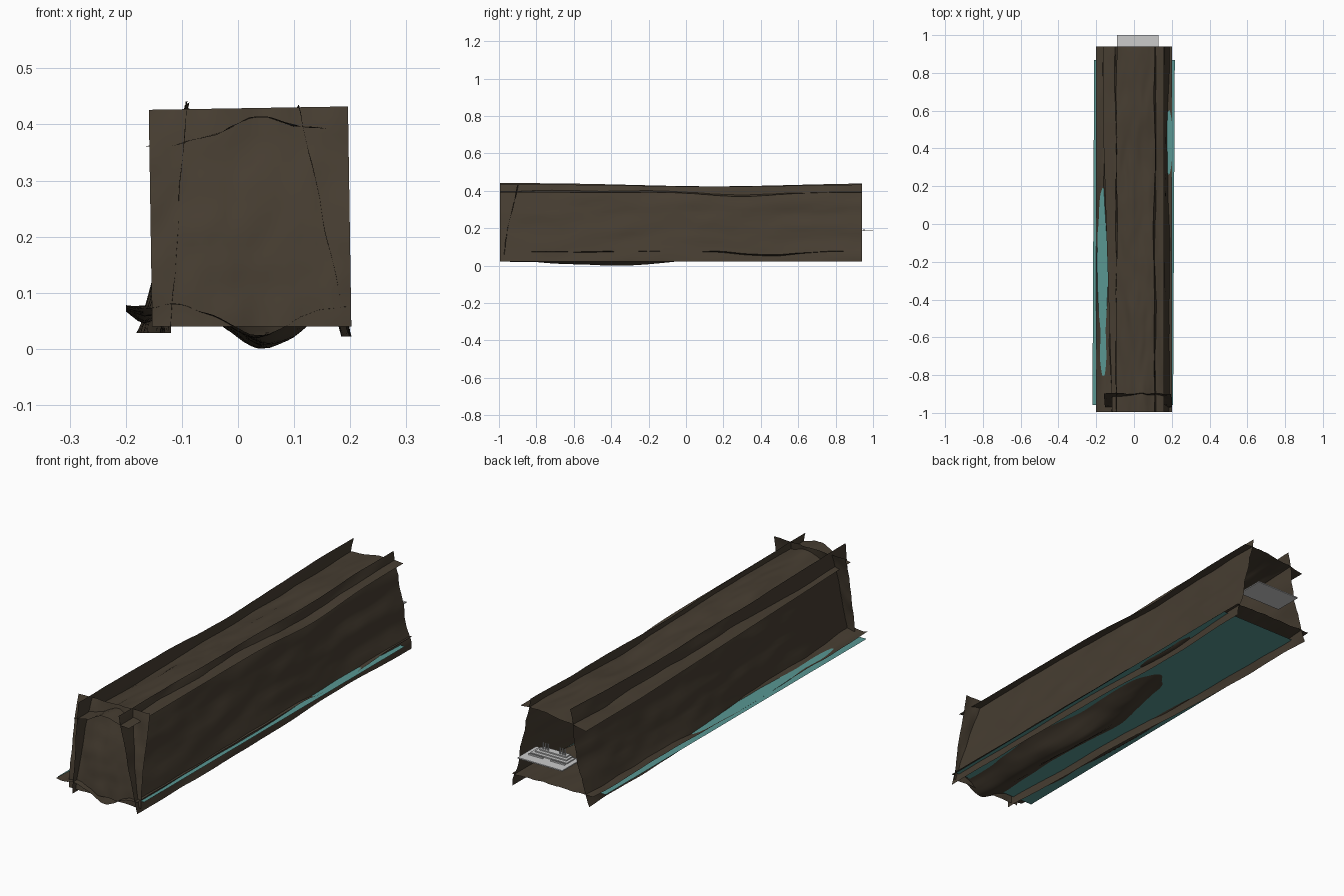
import bpy, math
from mathutils import Vector, noise

if "Cube" in bpy.data.objects:
    bpy.data.objects.remove(bpy.data.objects["Cube"])


def material(name, color):
    m = bpy.data.materials.new(name)
    m.diffuse_color = (*color, 1)
    m.use_nodes = True
    m.node_tree.nodes["Principled BSDF"].inputs["Base Color"].default_value = m.diffuse_color
    return m


ROCK = material("rock", (0.062, 0.047, 0.031))
WATER = material("water", (0.1, 0.31, 0.29))


def bump(t, c, w):
    return math.exp(-((t - c) / w) ** 2)


def rough(a, y, seed, amp):
    # bumps stretched along the tunnel
    return amp * noise.noise(Vector((a * 14, y * 3.2, seed))) + amp * 0.4 * noise.noise(Vector((a * 35, y * 8, seed + 9)))


def profile(pts, t):
    # smooth interpolation through evenly spaced profile points
    s = t * (len(pts) - 1)
    i = min(int(s), len(pts) - 2)
    f = s - i
    p0, p1, p2, p3 = (Vector(pts[max(0, min(len(pts) - 1, i + k))]) for k in (-1, 0, 1, 2))
    return 0.5 * (2 * p1 + (p2 - p0) * f + (2 * p0 - 5 * p1 + 4 * p2 - p3) * f * f
                  + (3 * p1 - p0 - 3 * p2 + p3) * f ** 3)


def sheet(name, fn, nu, nv, mat):
    verts = [fn(u / nu, v / nv) for v in range(nv + 1) for u in range(nu + 1)]
    w = nu + 1
    faces = [(v * w + u, v * w + u + 1, v * w + w + u + 1, v * w + w + u) for v in range(nv) for u in range(nu)]
    me = bpy.data.meshes.new(name)
    me.from_pydata(verts, [], faces)
    me.materials.append(mat)
    me.shade_smooth()
    ob = bpy.data.objects.new(name, me)
    bpy.context.collection.objects.link(ob)
    return ob


def along(v):
    return -0.995 + 1.935 * v


# side walls, leaning inward and flaring at the foot
def left_wall(u, v):
    y = along(v)
    p = profile([(-0.165, 0.028), (-0.138, 0.13), (-0.117, 0.23), (-0.102, 0.34), (-0.09, 0.442)], u)
    flare = (1 - u) ** 2 * (-0.016 * v + 0.035 * bump(y, -0.35, 0.45) + 0.04 * bump(y, -1, 0.3))
    z = p.y - 0.018 * u * bump(y, 0.15, 0.6)
    return (p.x + flare + rough(u * 0.4, y, 1, 0.009) * (0.3 + 0.7 * min(1, v * 5)), y, z)


def right_wall(u, v):
    y = along(v)
    p = profile([(0.2, 0.022), (0.174, 0.13), (0.152, 0.23), (0.132, 0.33), (0.106, 0.435)], u)
    z = p.y - 0.012 * u * bump(y, 0.15, 0.6)
    return (p.x - 0.018 * (1 - u) * bump(y, 0.45, 0.3)
            + rough(u * 0.4, y, 5, 0.008) * (0.3 + 0.7 * min(1, v * 5)), y, z)


# arched ceiling poking out past both walls, narrower on the left at the front
def ceiling(u, v):
    y = along(v)
    front = max(0, 1 - v / 0.8)
    x0, x1 = -0.165 + 0.05 * front, 0.158
    x = x0 + (x1 - x0) * u
    z = profile([(0, 0.362), (0, 0.385), (0, 0.408), (0, 0.405), (0, 0.392)], u).y
    z -= 0.022 * bump(y, 0.3, 0.25) * u + 0.022 * v * bump(x, 0, 0.1)
    return (x, y, z + rough(x, y, 12, 0.012) * (1 - abs(2 * u - 1) ** 4))


# floor with a sunken channel
def floor(u, v):
    y = along(v)
    x = -0.2 + 0.4 * u
    channel = 0.076 / (1 + math.exp((y - 0.18) * 9)) * (0.62 + 0.38 * bump(y, -0.4, 0.45))
    z = 0.077 - channel * bump(x, 0.045 + 0.012 * math.sin(y * 9), 0.078)
    z -= 0.03 * bump(x, -0.165, 0.03) * bump(y, -0.3, 0.5)
    z -= 0.022 * bump(x, 0.185, 0.022) * bump(y, 0.45, 0.25)
    return (x, y, max(0.0, z + rough(x, y, 20, 0.007)))


# end wall closing the front
def end_wall(u, v):
    x = -0.153 + 0.355 * u - 0.006 * v
    y = -0.972 + 0.075 * v ** 1.4
    return (x, y + rough(x, v, 30, 0.008), 0.04 + 0.386 * v + 0.006 * u * v)


sheet("left_rock_wall", left_wall, 20, 90, ROCK)
sheet("right_rock_wall", right_wall, 20, 90, ROCK)
sheet("ceiling_rock", ceiling, 28, 90, ROCK)
sheet("floor_rock", floor, 36, 90, ROCK)
sheet("front_end_wall", end_wall, 24, 24, ROCK)

# flat water sheet, very slightly skewed
sheet("water_surface", lambda u, v: (-0.22 + 0.427 * u + 0.009 * v, -0.958 + 1.825 * v, 0.063), 1, 1, WATER)


def box(name, x0, x1, y0, y1, z0, z1):
    bpy.ops.mesh.primitive_cube_add(size=1, location=((x0 + x1) / 2, (y0 + y1) / 2, (z0 + z1) / 2))
    ob = bpy.context.object
    ob.name = name
    ob.scale = (x1 - x0, y1 - y0, z1 - z0)
    return ob


# stone landing in the open back end
box("landing_slab", -0.09, 0.13, 0.87, 1.0, 0.184, 0.189)
for i in range(3):
    box(f"landing_step_{i + 1}", -0.07 + 0.012 * i, 0.11 - 0.012 * i, 0.88, 0.94 - 0.015 * i,
        0.189 + 0.005 * i, 0.194 + 0.005 * i)
for side in (-1, 1):
    cx = 0.02 + side * 0.055
    box("landing_kerb", cx - 0.035, cx + 0.035, 0.948, 0.954, 0.189, 0.195)
    for k in range(3):
        bpy.ops.mesh.primitive_cylinder_add(vertices=8, radius=0.003, depth=0.03,
                                            location=(0.02 + side * (0.03 + 0.012 * k), 0.9, 0.217))
        bpy.context.object.name = "landing_post"
